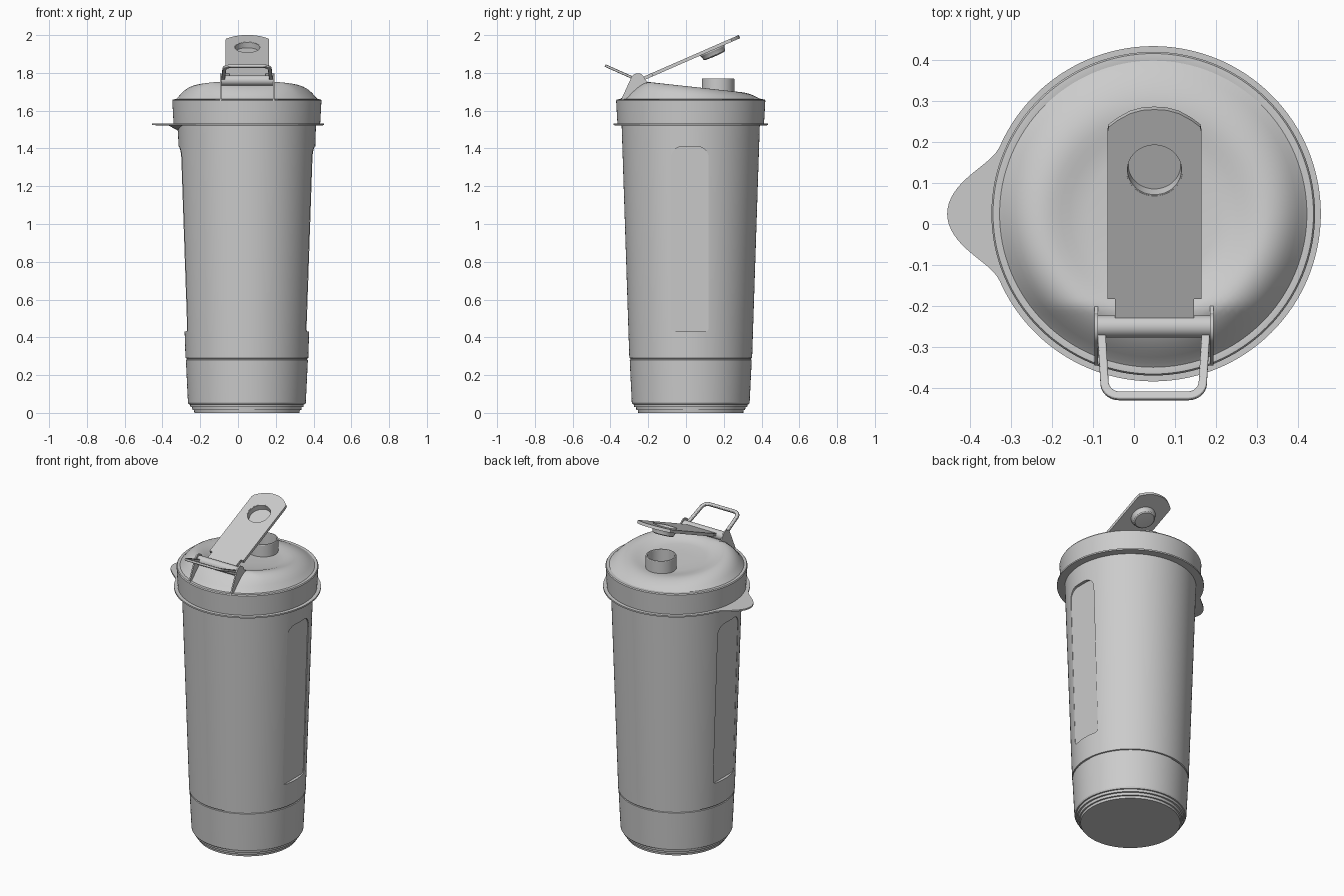
import bpy, bmesh, math
from mathutils import Matrix, Vector

if "Cube" in bpy.data.objects:
    bpy.data.objects.remove(bpy.data.objects["Cube"])

CX, CY = 0.047, 0.025
SEG = 128


def finish(name, bm, angle=30):
    bmesh.ops.remove_doubles(bm, verts=bm.verts, dist=1e-5)
    bmesh.ops.recalc_face_normals(bm, faces=bm.faces)
    me = bpy.data.meshes.new(name)
    bm.to_mesh(me)
    bm.free()
    ob = bpy.data.objects.new(name, me)
    bpy.context.collection.objects.link(ob)
    smooth(ob, angle)
    return ob


def select(ob):
    bpy.ops.object.select_all(action='DESELECT')
    ob.select_set(True)
    bpy.context.view_layer.objects.active = ob


def smooth(ob, angle=30):
    select(ob)
    bpy.ops.object.shade_smooth_by_angle(angle=math.radians(angle))


def lathe(name, prof, cx=CX, cy=CY, fn=None, closed=False, seg=SEG, angle=30):
    """Revolve (r, z) points; fn may reshape each point by index and angle."""
    bm = bmesh.new()
    rings = []
    for i, (r, z) in enumerate(prof):
        ring = []
        for k in range(seg):
            t = 2 * math.pi * k / seg
            rr, zz = fn(i, t, r, z) if fn else (r, z)
            ring.append(bm.verts.new((cx + rr * math.cos(t), cy + rr * math.sin(t), zz)))
        rings.append(ring)
    pairs = list(zip(rings, rings[1:])) + ([(rings[-1], rings[0])] if closed else [])
    for a, b in pairs:
        for k in range(seg):
            j = (k + 1) % seg
            bm.faces.new((a[k], a[j], b[j], b[k]))
    return finish(name, bm, angle)


def prism(name, pts, vec):
    bm = bmesh.new()
    a = [bm.verts.new(p) for p in pts]
    b = [bm.verts.new(Vector(p) + Vector(vec)) for p in pts]
    bm.faces.new(a)
    bm.faces.new(b[::-1])
    for i in range(len(a)):
        j = (i + 1) % len(a)
        bm.faces.new((a[i], a[j], b[j], b[i]))
    return finish(name, bm)


def arc(c, r, a0, a1, n=10):
    return [(c[0] + r * math.cos(math.radians(a0 + (a1 - a0) * i / n)),
             c[1] + r * math.sin(math.radians(a0 + (a1 - a0) * i / n))) for i in range(n + 1)]


def cut(ob, cutter):
    cutter.hide_render = True
    m = ob.modifiers.new("cut", 'BOOLEAN')
    m.object, m.operation, m.solver = cutter, 'DIFFERENCE', 'EXACT'
    select(ob)
    bpy.ops.object.modifier_apply(modifier="cut")
    bpy.data.objects.remove(cutter)


# Tapered cup with stepped foot and a groove above the base compartment
def cup_r(z):
    return 0.325 + (z - 0.29) * 0.033


cup = lathe("cup", [(0, 0), (0.278, 0), (0.28, 0.014), (0.288, 0.015), (0.29, 0.03),
                    (0.299, 0.031), (0.301, 0.045), (0.308, 0.046), (0.312, 0.054),
                    (0.323, 0.281), (0.318, 0.283), (0.318, 0.288), (0.325, 0.29),
                    (cup_r(1.54), 1.54), (0, 1.54)])

# Shallow flat grip panels on both sides
panel = (arc((0.06, 1.35), 0.06, 0, 90) + arc((-0.02, 1.35), 0.06, 90, 180)
         + arc((-0.06, 0.45), 0.02, 180, 270, 4) + arc((0.10, 0.45), 0.02, 270, 360, 4))
for s in (-1, 1):
    cut(cup, prism("grip_cutter", [(CX + s * (cup_r(z) - 0.018), y, z) for y, z in panel],
                   (s * 0.1, 0, 0)))
smooth(cup, 20)


# Rim flange with pull tab on the left
def tab(i, t, r, z):
    d = abs(math.degrees(t) - 180)
    bell = 0.5 * (1 + math.cos(math.pi * d / 24)) if d < 24 else 0
    grow = (0, 0.094, 0.094, 0.035, 0)[i]
    drop = (0, 0, 0, 0, 0.035)[i]
    return r + grow * bell, z - drop * bell


lathe("rim_flange", [(0.35, 1.532), (0.409, 1.532), (0.409, 1.523), (0.38, 1.522), (0.35, 1.521)],
      fn=tab, closed=True, seg=240)

# Lid skirt
lathe("lid_skirt", [(0.35, 1.53), (0.388, 1.53), (0.395, 1.654), (0.391, 1.66),
                    (0.374, 1.661), (0.35, 1.655)], closed=True)


# Domed lid top: raised crest, tilted down to the back, with a dished centre
def dome(i, t, r, f):
    y = CY + r * math.sin(t)
    h = 1.752 - 0.11 * (y + 0.2) if y > -0.2 else 1.752 + 0.3 * (y + 0.2)
    return r, 1.66 + f * (h - 1.66)


lid = lathe("lid_top", [(0.376, 0), (0.365, 0.16), (0.35, 0.42), (0.335, 0.63), (0.32, 0.79),
                        (0.305, 0.9), (0.29, 0.97), (0.275, 1.0), (0.26, 0.99), (0.245, 0.95),
                        (0.225, 0.86), (0.205, 0.76), (0.185, 0.68), (0.16, 0.63),
                        (0.08, 0.6), (0, 0.6)], fn=dome, angle=50)

# Drinking spout
lathe("spout", [(0.086, 1.66), (0.086, 1.767), (0.084, 1.77), (0.077, 1.77), (0.075, 1.767),
                (0.075, 1.695), (0, 1.695)], CX + 0.003, 0.17, seg=64)

# Hinge ears and barrel
ear = [(-0.345, 1.655), (-0.2, 1.68), (-0.19, 1.74)] + arc((-0.255, 1.76), 0.038, 10, 160, 14)
for side, x in (("left", -0.096), ("right", 0.186)):
    prism("hinge_ear_" + side, [(x, y, z) for y, z in ear], (0.008, 0, 0))
barrel = [(-0.09, y, z) for y, z in arc((-0.25, 1.76), 0.027, 0, 345, 23)]
prism("hinge_barrel", barrel, (0.278, 0, 0))

# Flip cap, modelled flat along +y from the hinge, then tilted open
tilt = Matrix.Translation((CX + 0.003, -0.255, 1.757)) @ Matrix.Rotation(math.radians(23.6), 4, 'X')
half = [(0.096, 0.02), (0.096, 0.082), (0.115, 0.082), (0.115, 0.525), (0.112, 0.54),
        (0.09, 0.558), (0.06, 0.576), (0.03, 0.585)]
outline = half + [(0, 0.587)] + [(-x, y) for x, y in reversed(half)]
cap = prism("flip_cap", [(x, y, -0.009) for x, y in outline], (0, 0, 0.018))
hole = [(x, y, -0.1) for x, y in arc((0, 0.426), 0.069, 0, 354.375, 63)]
cut(cap, prism("cap_hole_cutter", hole, (0, 0, 0.2)))
smooth(cap)
plug = lathe("spout_plug", [(0, -0.022), (0.064, -0.022), (0.066, 0.008), (0.070, 0.008),
                            (0.070, -0.014), (0.066, -0.02), (0.062, -0.036), (0.055, -0.042),
                            (0, -0.044)], 0, 0.426, seg=64)
cap.matrix_world = tilt
plug.matrix_world = tilt

# Carry loop swinging out to the front
def loop_path(w0, w1, length, r):
    right = [(w0, 0)] + arc((w1 - r, r - length), r, 0, -90)
    return right + [(-x, y) for x, y in reversed(right)]


outer = loop_path(0.138, 0.13, 0.19, 0.045)
inner = loop_path(0.118, 0.11, 0.17, 0.027)
loop = prism("carry_loop", [(x, y, -0.007) for x, y in outer + inner[::-1]], (0, 0, 0.014))
bev = loop.modifiers.new("soft_edges", 'BEVEL')
bev.width, bev.segments, bev.limit_method = 0.003, 2, 'ANGLE'
loop.matrix_world = (Matrix.Translation((CX + 0.001, -0.255, 1.762))
                     @ Matrix.Rotation(math.radians(-24), 4, 'X'))
